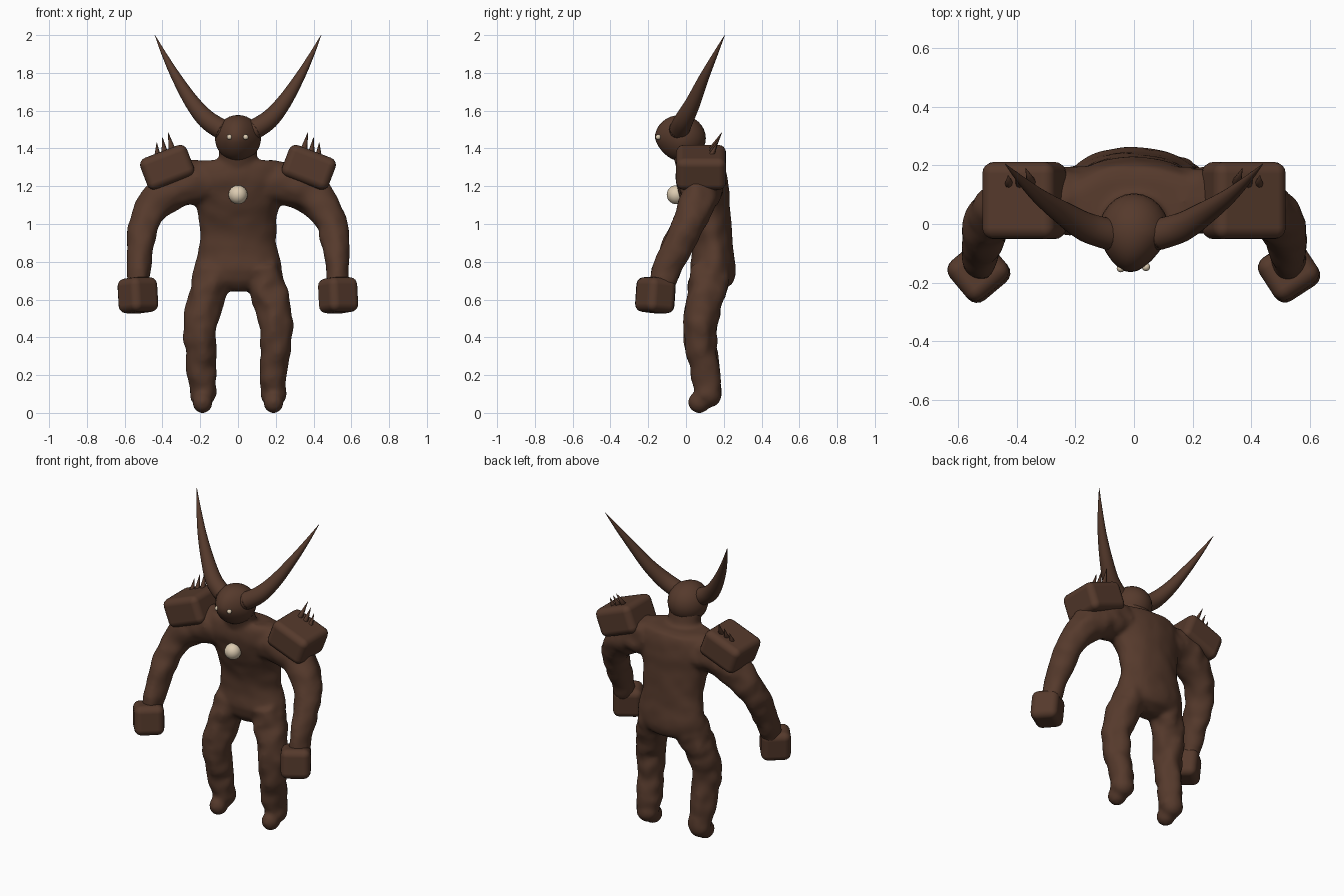
import bpy, bmesh, math
from mathutils import Vector, Matrix, Euler, noise

old = bpy.data.objects.get("Cube")
if old:
    bpy.data.objects.remove(old, do_unlink=True)


def material(name, rgb):
    m = bpy.data.materials.new(name)
    m.use_nodes = True
    m.diffuse_color = (*rgb, 1)
    m.node_tree.nodes["Principled BSDF"].inputs["Base Color"].default_value = (*rgb, 1)
    return m


brown = material("dark brown hide", (0.092, 0.042, 0.025))
cream = material("pale bone", (0.72, 0.60, 0.44))


def finish(bm, name, mat):
    bmesh.ops.recalc_face_normals(bm, faces=bm.faces)
    for f in bm.faces:
        f.smooth = True
    mesh = bpy.data.meshes.new(name)
    bm.to_mesh(mesh)
    bm.free()
    mesh.materials.append(mat)
    ob = bpy.data.objects.new(name, mesh)
    bpy.context.scene.collection.objects.link(ob)
    return ob


def spline(pts, steps):
    """Catmull-Rom samples through (x, y, z, ru, rv) points."""
    p = [Vector(q) for q in pts]
    out = []
    for i in range(len(p) - 1):
        a, b, c, d = p[max(i - 1, 0)], p[i], p[i + 1], p[min(i + 2, len(p) - 1)]
        for k in range(steps):
            t = k / steps
            out.append((2 * b + (c - a) * t + (2 * a - 5 * b + 4 * c - d) * t * t
                        + (3 * b - a - 3 * c + d) * t ** 3) / 2)
    return out + [p[-1]]


def loft(bm, pts, sides=24, steps=4, lumps=0.0, side=1):
    """Closed tube with elliptical rings; side=-1 mirrors it in x."""
    pts = [(p[0] * side, p[1], p[2], p[3], p[-1] if len(p) > 4 else p[3]) for p in pts]
    path = spline(pts, steps)
    rings = []
    for i, q in enumerate(path):
        tangent = (path[min(i + 1, len(path) - 1)].xyz - path[max(i - 1, 0)].xyz).normalized()
        u = Vector((0, 1, 0)).cross(tangent).normalized()
        v = tangent.cross(u)
        ring = []
        for k in range(sides):
            a = math.tau * k / sides
            d = u * math.cos(a) * q[3] + v * math.sin(a) * q[4]
            d *= 1 + lumps * noise.noise((q.xyz + d) * 14)
            ring.append(bm.verts.new(q.xyz + d))
        rings.append(ring)
    for a, b in zip(rings, rings[1:]):
        for k in range(sides):
            n = (k + 1) % sides
            bm.faces.new((a[k], a[n], b[n], b[k]))
    bm.faces.new(rings[0])
    bm.faces.new(rings[-1])


def ball(bm, centre, radii):
    m = Matrix.Translation(centre) @ Matrix.Diagonal((*radii, 1))
    return bmesh.ops.create_uvsphere(bm, u_segments=24, v_segments=16, radius=1, matrix=m)["verts"]


def rounded_box(name, centre, size, rot, width):
    bm = bmesh.new()
    bmesh.ops.create_cube(bm, size=1, matrix=Matrix.Diagonal((*size, 1)))
    ob = finish(bm, name, brown)
    ob.location = centre
    ob.rotation_euler = Euler([math.radians(r) for r in rot])
    bev = ob.modifiers.new("rounding", "BEVEL")
    bev.width, bev.segments, bev.harden_normals = width, 4, True


# Body: torso, neck, limbs and feet fused into one skin
bm = bmesh.new()
loft(bm, [(0, .125, .645, .06, .05), (0, .13, .69, .19, .1), (0, .142, .75, .232, .12),
          (0, .142, .86, .21, .11), (0, .135, .95, .202, .108), (0, .118, 1.05, .212, .12),
          (0, .098, 1.15, .24, .132), (0, .08, 1.25, .27, .135), (0, .07, 1.31, .25, .12),
          (0, .07, 1.335, .21, .09)], sides=40, lumps=.05)
loft(bm, [(0, .045, 1.25, .115, .085), (0, .02, 1.34, .103, .08), (0, .0, 1.42, .104, .085)])
for s in (1, -1):
    loft(bm, [(.12, .13, .75, .105), (.162, .11, .64, .1), (.198, .08, .5, .09),
              (.202, .075, .4, .086), (.195, .085, .3, .08), (.19, .105, .2, .075),
              (.187, .12, .09, .068)], lumps=.2, side=s)
    loft(bm, [(.16, .08, 1.22, .115), (.28, .08, 1.21, .115), (.375, .075, 1.165, .106),
              (.45, .052, 1.09, .094), (.496, .014, 1.0, .083, .087),
              (.516, -.042, .89, .074, .083), (.526, -.096, .77, .062, .077),
              (.53, -.13, .67, .055, .068)], lumps=.16, side=s)
    ball(bm, (s * .188, .125, .095), (.068, .064, .066))
    ball(bm, (s * .188, .07, .056), (.054, .06, .058))
body = finish(bm, "body", brown)
remesh = body.modifiers.new("fuse", "REMESH")
remesh.mode, remesh.voxel_size, remesh.use_smooth_shade = "VOXEL", .013, True
relax = body.modifiers.new("relax", "SMOOTH")
relax.factor, relax.iterations = .5, 6

# Head, narrowing toward the face
bm = bmesh.new()
for v in ball(bm, (0, -.03, 1.455), (.122, .135, .122)):
    front = max(0, -.03 - v.co.y) / .135
    v.co.x *= 1 - .3 * front
    v.co.x -= .012 * front
    if v.co.z < 1.455:
        v.co.y += .25 * (1.455 - v.co.z) * front
finish(bm, "head", brown)

# Eyes and chest orb
for name, place, r in (("left_eye", (.041, -.147, 1.46), .014),
                       ("right_eye", (-.045, -.151, 1.46), .014),
                       ("chest_orb", (0, -.052, 1.155), .05)):
    bm = bmesh.new()
    ball(bm, place, (r, r, r))
    finish(bm, name, cream)

for s, label, fist_turn in ((1, "left", 33), (-1, "right", 40)):
    # Sweeping horn with a rounded root
    bm = bmesh.new()
    loft(bm, [(.085, -.035, 1.5, .054), (.165, -.01, 1.553, .05), (.242, .037, 1.643, .04),
              (.322, .093, 1.77, .027), (.388, .152, 1.892, .014), (.44, .205, 2, .001)],
         steps=6, side=s)
    ball(bm, (s * .085, -.035, 1.5), (.054, .054, .054))
    finish(bm, label + "_horn", brown)

    # Block shoulder pad and fist
    rounded_box(label + "_shoulder_pad", (s * .375, .08, 1.3), (.264, .264, .178),
                (0, s * 21, 0), .04)
    rounded_box(label + "_fist", (s * .53, -.162, .623), (.178, .168, .185),
                (-5, 0, fist_turn), .042)

    # Three spikes leaning backward from the pad
    for i in range(3):
        bm = bmesh.new()
        loft(bm, [(.34 + .042 * i, .115, 1.355 - .018 * i, .026),
                  (.37 + .03 * i, .19 - .012 * i, 1.485 - .027 * i, .001)],
             sides=8, steps=1, side=s)
        finish(bm, "%s_pad_spike_%d" % (label, i + 1), brown)
